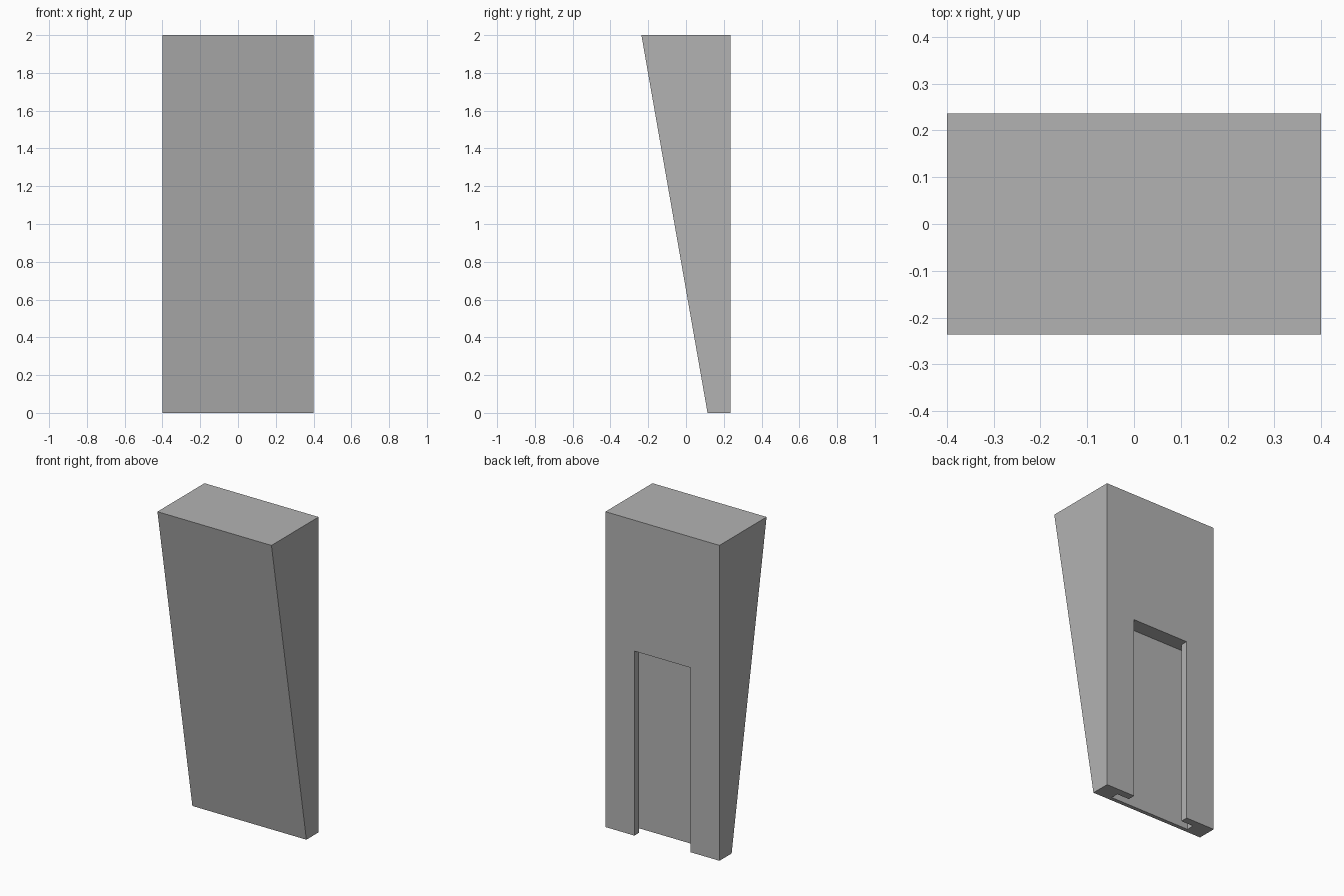
import bpy
import bmesh
from mathutils import Vector

if "Cube" in bpy.data.objects:
    bpy.data.objects.remove(bpy.data.objects["Cube"], do_unlink=True)

WIDTH, HEIGHT = 0.8, 2.0
BACK, TOP_FRONT, FOOT_FRONT = 0.236, -0.236, 0.114
SLOT_TOP, SLOT_HALF, GROOVE_HALF = 1.17, 0.197, 0.284
LIP_DEPTH, SLOT_DEPTH = 0.047, 0.097

grey = bpy.data.materials.new("plain grey")
grey.use_nodes = True
colour = (0.45, 0.45, 0.45, 1)
grey.diffuse_color = colour
grey.node_tree.nodes["Principled BSDF"].inputs["Base Color"].default_value = colour


def prism(name, outline, direction):
    """Extrude a closed outline into a solid."""
    bm = bmesh.new()
    face = bm.faces.new([bm.verts.new(p) for p in outline])
    result = bmesh.ops.extrude_face_region(bm, geom=[face], use_keep_orig=True)
    moved = [g for g in result["geom"] if isinstance(g, bmesh.types.BMVert)]
    bmesh.ops.translate(bm, verts=moved, vec=Vector(direction))
    bmesh.ops.recalc_face_normals(bm, faces=bm.faces)
    mesh = bpy.data.meshes.new(name)
    bm.to_mesh(mesh)
    bm.free()
    mesh.materials.append(grey)
    obj = bpy.data.objects.new(name, mesh)
    bpy.context.collection.objects.link(obj)
    return obj


# Wedge body: side profile extruded across the width
x = -WIDTH / 2
body = prism("wedge_body",
             [(x, BACK, 0), (x, BACK, HEIGHT), (x, TOP_FRONT, HEIGHT), (x, FOOT_FRONT, 0)],
             (WIDTH, 0, 0))

# T-shaped slot, open at the back and the foot
lip, floor, outside = BACK - LIP_DEPTH, BACK - SLOT_DEPTH, BACK + 0.1
half = [(SLOT_HALF, outside), (SLOT_HALF, lip), (GROOVE_HALF, lip), (GROOVE_HALF, floor)]
section = half + [(-px, py) for px, py in reversed(half)]
below = -0.1
cutter = prism("slot_cutter", [(px, py, below) for px, py in section],
               (0, 0, SLOT_TOP - below))
cutter.hide_render = True

# Cut the slot and drop the cutter
cut = body.modifiers.new("slot", "BOOLEAN")
cut.operation = "DIFFERENCE"
cut.solver = "EXACT"
cut.object = cutter
bpy.context.view_layer.objects.active = body
body.select_set(True)
bpy.ops.object.modifier_apply(modifier=cut.name)
bpy.data.objects.remove(cutter, do_unlink=True)
